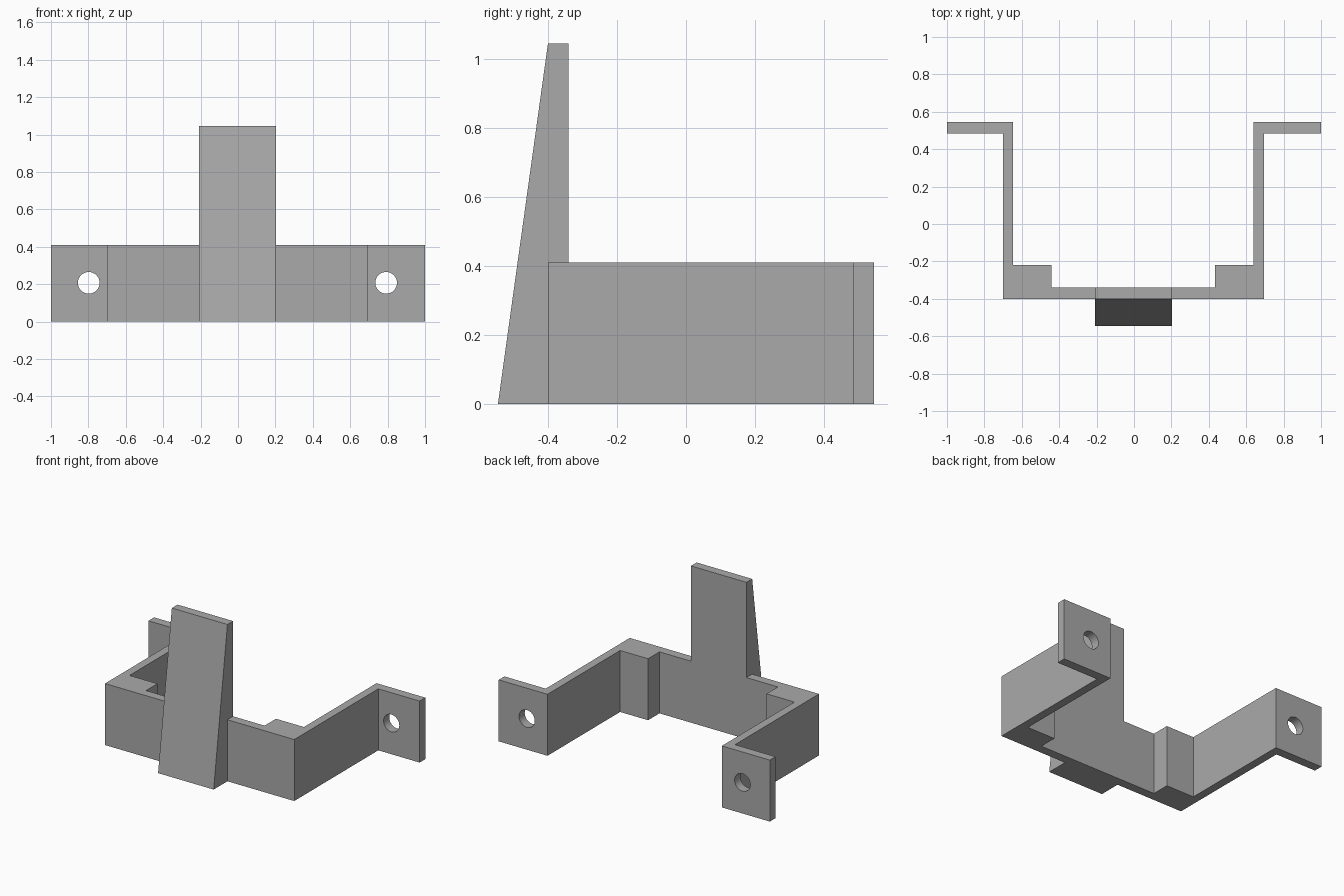
import bpy
import bmesh
from mathutils import Matrix, Vector

cube = bpy.data.objects.get("Cube")
if cube:
    bpy.data.objects.remove(cube, do_unlink=True)

grey = bpy.data.materials.new("plain_grey")
grey.use_nodes = True
GREY = (0.4, 0.4, 0.4, 1)
grey.diffuse_color = GREY
grey.node_tree.nodes["Principled BSDF"].inputs["Base Color"].default_value = GREY

CX = -0.003      # centre of the frame
HEIGHT = 0.41    # height of the bracket band


def add_object(name, bm):
    bmesh.ops.recalc_face_normals(bm, faces=bm.faces)
    mesh = bpy.data.meshes.new(name)
    bm.to_mesh(mesh)
    bm.free()
    mesh.materials.append(grey)
    obj = bpy.data.objects.new(name, mesh)
    bpy.context.collection.objects.link(obj)
    return obj


def prism(name, points, offset):
    """Extrude a closed outline along the offset."""
    bm = bmesh.new()
    face = bm.faces.new([bm.verts.new(p) for p in points])
    new = bmesh.ops.extrude_face_region(bm, geom=[face])["geom"]
    verts = [v for v in new if isinstance(v, bmesh.types.BMVert)]
    bmesh.ops.translate(bm, verts=verts, vec=Vector(offset))
    return add_object(name, bm)


# Bracket band: half outline from the inner front wall to the tab, then mirrored
inner = [(0.437, -0.34), (0.437, -0.22), (0.643, -0.22), (0.643, 0.545), (1, 0.545)]
outer = [(1, 0.485), (0.698, 0.485), (0.698, -0.40)]
half = inner + outer


def place(x, y, side):
    return (side if x == 1 else CX + side * x, y, 0)


outline = [place(x, y, 1) for x, y in half]
outline += [place(x, y, -1) for x, y in reversed(half)]
bracket = prism("bracket", outline, (0, 0, HEIGHT))

# Screw holes through both tabs
for side, label in ((1, "left"), (-1, "right")):
    bm = bmesh.new()
    turn = Matrix.Translation((CX + side * 0.795, 0.515, 0.207)) @ Matrix.Rotation(1.570796, 4, "X")
    bmesh.ops.create_cone(bm, cap_ends=True, segments=32, radius1=0.058,
                          radius2=0.058, depth=0.3, matrix=turn)
    cutter = add_object(label + "_hole_cutter", bm)
    cutter.hide_render = True
    cutter.hide_set(True)
    cut = bracket.modifiers.new(label + "_hole", "BOOLEAN")
    cut.operation = "DIFFERENCE"
    cut.solver = "EXACT"
    cut.object = cutter

# Bake the holes and discard the cutters
bpy.context.view_layer.update()
graph = bpy.context.evaluated_depsgraph_get()
baked = bpy.data.meshes.new_from_object(bracket.evaluated_get(graph))
cutters = [m.object for m in bracket.modifiers]
bracket.modifiers.clear()
bracket.data = baked
for cutter in cutters:
    bpy.data.objects.remove(cutter, do_unlink=True)

# Upright with a sloping front, resting on the front wall
side_profile = [(-0.545, 0), (-0.40, 0), (-0.40, HEIGHT), (-0.34, HEIGHT),
                (-0.34, 1.045), (-0.40, 1.045)]
prism("sloped_upright", [(CX - 0.205, y, z) for y, z in side_profile], (0.41, 0, 0))
